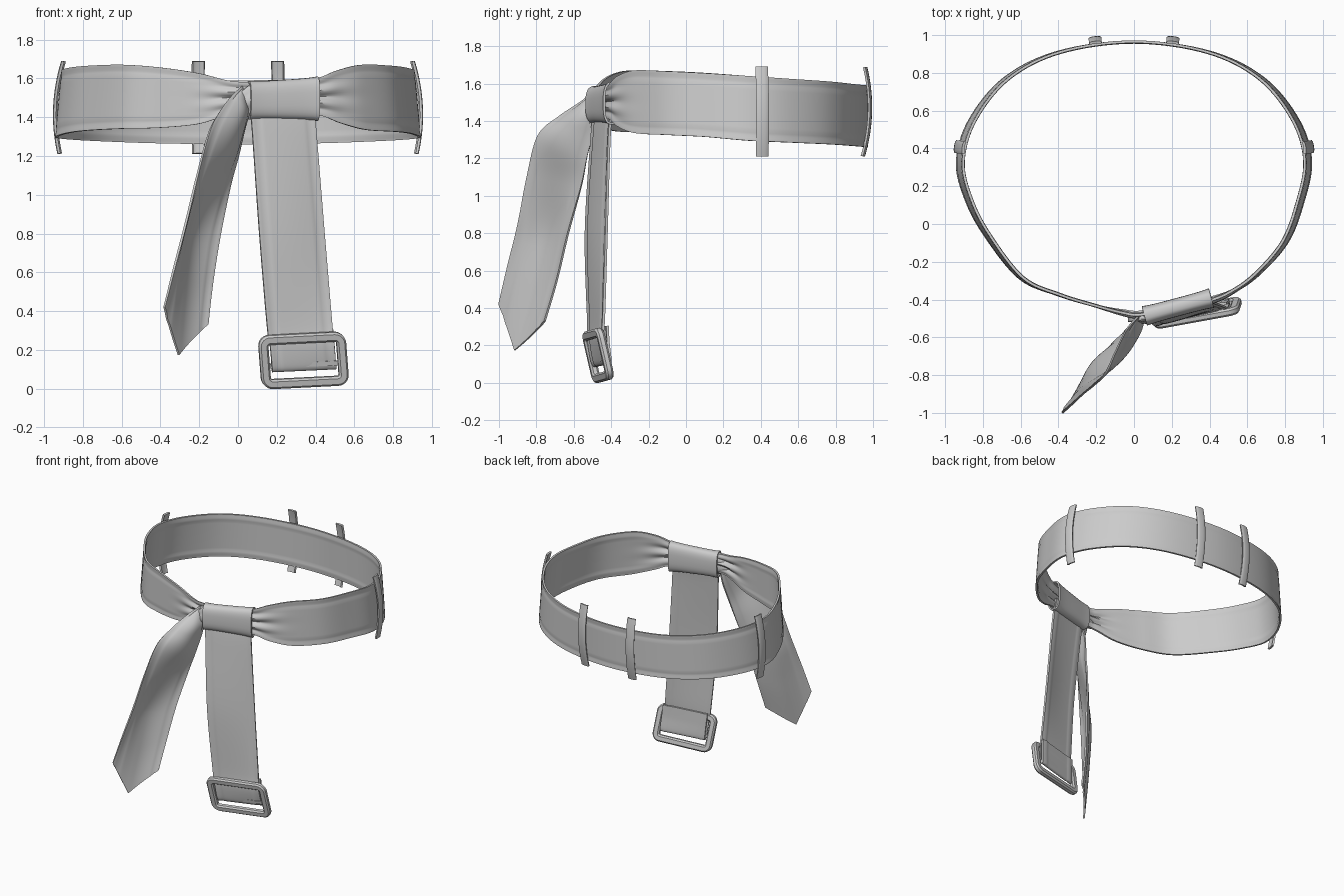
import bpy, bmesh, math
from mathutils import Vector

cube = bpy.data.objects.get("Cube")
if cube:
    bpy.data.objects.remove(cube, do_unlink=True)

grey = bpy.data.materials.new("plain grey")
grey.use_nodes = True
shade = (0.6, 0.6, 0.6, 1)
grey.diffuse_color = shade
grey.node_tree.nodes["Principled BSDF"].inputs["Base Color"].default_value = shade


def spline(keys, steps, closed=False):
    """Smooth curve through tuples of any length."""
    n = len(keys)
    pick = (lambda i: keys[i % n]) if closed else (lambda i: keys[max(0, min(n - 1, i))])
    out = []
    for i in range(n if closed else n - 1):
        for s in range(steps):
            t = s / steps
            out.append([b + 0.5 * t * (c - a + t * (2*a - 5*b + 4*c - d + t * (3*(b - c) + d - a)))
                        for a, b, c, d in zip(pick(i - 1), pick(i), pick(i + 1), pick(i + 2))])
    if not closed:
        out.append(list(keys[-1]))
    return out


def sheet(name, rows, thick=0.0, loop_rows=False, loop_cols=False, angle=40):
    """Skin a grid of points, then give it cloth thickness."""
    bm = bmesh.new()
    grid = [[bm.verts.new(p) for p in row] for row in rows]
    nr, nc = len(grid), len(grid[0])
    for i in range(nr if loop_rows else nr - 1):
        for j in range(nc if loop_cols else nc - 1):
            k, m = (i + 1) % nr, (j + 1) % nc
            bm.faces.new((grid[i][j], grid[k][j], grid[k][m], grid[i][m]))
    bmesh.ops.recalc_face_normals(bm, faces=bm.faces)
    mesh = bpy.data.meshes.new(name)
    bm.to_mesh(mesh)
    bm.free()
    mesh.materials.append(grey)
    ob = bpy.data.objects.new(name, mesh)
    bpy.context.collection.objects.link(ob)
    bpy.ops.object.select_all(action='DESELECT')
    ob.select_set(True)
    bpy.context.view_layer.objects.active = ob
    if thick:
        mod = ob.modifiers.new("thickness", 'SOLIDIFY')
        mod.thickness = thick
        mod.offset = 0
        bpy.ops.object.modifier_apply(modifier=mod.name)
    bpy.ops.object.shade_smooth_by_angle(angle=math.radians(angle))
    return ob


def hem(v):
    """Shallow stitched groove beside each edge."""
    return -0.005 * math.exp(-((min(v, 1 - v) - 0.1) / 0.03) ** 2)


# Waist belt: x, y, lower edge, upper edge
belt_keys = [
    (0, .965, 1.26, 1.59), (.4, .91, 1.265, 1.595), (.68, .77, 1.275, 1.61),
    (.86, .55, 1.285, 1.625), (.925, .33, 1.295, 1.64), (.88, .1, 1.315, 1.655),
    (.8, -.1, 1.325, 1.665), (.65, -.27, 1.335, 1.67), (.52, -.36, 1.37, 1.64),
    (.41, -.405, 1.41, 1.6), (.22, -.455, 1.42, 1.58), (.03, -.48, 1.425, 1.58),
    (-.06, -.47, 1.41, 1.59), (-.2, -.435, 1.365, 1.625), (-.4, -.375, 1.345, 1.655),
    (-.6, -.285, 1.34, 1.67), (-.78, -.06, 1.33, 1.665), (-.88, .13, 1.315, 1.655),
    (-.925, .33, 1.295, 1.64), (-.86, .55, 1.285, 1.625), (-.68, .77, 1.275, 1.61),
    (-.4, .91, 1.265, 1.595)]
path = spline(belt_keys, 8, True)
rows = []
for i, (x, y, lo, hi) in enumerate(path):
    a, b = path[i - 1], path[(i + 1) % len(path)]
    tangent = Vector((b[0] - a[0], b[1] - a[1], 0)).normalized()
    normal = Vector((-tangent.y, tangent.x, 0))
    # Pleats fade away from the knot
    pinch = math.exp(-(max(0, abs(x - 0.2) - 0.2) / 0.14) ** 2) if y < 0 else 0
    row = []
    for j in range(25):
        v = j / 24
        push = hem(v) * (1 - pinch) + pinch * 0.014 * math.cos(v * math.pi * 6) * math.sin(v * math.pi)
        base = Vector((x * (1.012 - 0.035 * v), y, lo + (hi - lo) * v))
        row.append(base + normal * push)
    rows.append(row)
sheet("waist_belt", rows, 0.014, loop_rows=True)


def ribbon(name, keys, thick, point=None, peak=0.4, cols=21):
    """Cloth strip between two edges, with a cupping amount and optional pointed end."""
    samples = spline(keys, 8)
    rows = []
    for i, k in enumerate(samples):
        a, b, bulge = Vector(k[:3]), Vector(k[3:6]), k[6]
        normal = (b - a).cross(Vector((0, 0, 1))).normalized()
        end = max(0, (i / (len(samples) - 1) - 0.75) / 0.25)
        row = []
        for j in range(cols):
            v = j / (cols - 1)
            p = a.lerp(b, v) + normal * (bulge * math.sin(math.pi * v) + hem(v))
            if point:
                p += Vector(point) * end * min(v / peak, (1 - v) / (1 - peak))
            row.append(p)
        rows.append(row)
    return sheet(name, rows, thick)


# Loose pointed end, twisting out of the knot
ribbon("pointed_tail", [
    (.02, -.49, 1.56, .06, -.5, 1.43, .01),
    (-.04, -.56, 1.5, .05, -.5, 1.4, .04),
    (-.1, -.68, 1.42, .03, -.5, 1.33, .05),
    (-.15, -.79, 1.32, 0, -.53, 1.2, .04),
    (-.21, -.85, 1.1, -.04, -.56, 1.05, 0),
    (-.27, -.9, .85, -.09, -.63, .8, -.045),
    (-.33, -.955, .62, -.13, -.69, .55, -.04),
    (-.38, -1, .42, -.155, -.755, .33, -.03)], 0.012, point=(.005, -.033, -.21))

# Hanging end, folded back around the buckle's inner bar
ribbon("buckle_strap", [
    (.06, -.49, 1.48, .39, -.395, 1.48, 0),
    (.075, -.505, 1.3, .405, -.41, 1.3, .005),
    (.11, -.535, .8, .445, -.425, .8, .008),
    (.15, -.522, .32, .485, -.44, .335, 0),
    (.165, -.52, .22, .495, -.45, .235, 0),
    (.175, -.502, .11, .505, -.425, .125, 0),
    (.175, -.482, .1, .505, -.405, .115, 0),
    (.168, -.488, .2, .498, -.415, .215, 0),
    (.16, -.495, .29, .49, -.42, .305, 0)], 0.014)

# Wrapped knot band around the gathered front
rows = []
for i in range(13):
    t = i / 12
    flare = abs(2 * t - 1) ** 4
    centre = Vector((.055 + .355 * t, -.487 + .095 * t, 1.487 + .008 * t))
    front = Vector((.26, -.97, 0))
    row = []
    for j in range(32):
        ang = math.tau * j / 32
        c, s = math.cos(ang), math.sin(ang)
        depth = math.copysign(abs(c) ** .7, c) * (.042 + .005 * flare)
        height = math.copysign(abs(s) ** .7, s) * (.088 + .015 * t + .006 * flare)
        row.append(centre + front * depth + Vector((0, 0, height)))
    rows.append(row)
sheet("knot_band", rows, 0.012, loop_cols=True)

# Small tight twist where the tail leaves the knot
rows = []
for i in range(9):
    t = i / 8
    centre = Vector((-.03 + .1 * t, -.5 + .01 * t, 1.47 + .02 * t))
    size = .03 + .035 * t
    rows.append([centre + Vector((0, .5 * math.cos(a), 1.15 * math.sin(a)))
                 * size * (1 + .1 * math.cos(5 * a + 3 * t))
                 for a in (math.tau * j / 30 for j in range(30))])
sheet("knot_twist", rows, 0.008, loop_cols=True)

# Buckle frame: rounded rectangle swept with a softened bar section
middle = Vector((.3375, -.47, .146))
across = Vector((.44, .08, .022)).normalized()
up = Vector((-.02, -.06, .26)).normalized()
facing = across.cross(up).normalized()
rows = []
for q, (sx, sy) in enumerate([(1, 1), (-1, 1), (-1, -1), (1, -1)]):
    for k in range(7):
        ang = math.pi / 2 * (q + k / 6)
        out = across * math.cos(ang) + up * math.sin(ang)
        core = middle + across * (sx * .17) + up * (sy * .083) + out * .034
        rows.append([core + out * (a * .025) + facing * (b * .021) for a, b in
                     ((1, .5), (.6, 1), (-.6, 1), (-1, .5), (-1, -.5), (-.6, -1), (.6, -1), (1, -.5))])
sheet("buckle_frame", rows, loop_rows=True, loop_cols=True, angle=35)

# Inner bar inside the strap fold
bar_centre = middle - up * .022
rows = [[bar_centre + across * (s * .19) + up * (a * .012) + facing * (b * .006)
         for a, b in ((1, 1), (-1, 1), (-1, -1), (1, -1))] for s in (-1, 1)]
sheet("buckle_inner_bar", rows, loop_cols=True)


def belt_loop(name, x, y, degrees, lean):
    """Narrow bowed strip standing just outside the belt."""
    ang = math.radians(degrees)
    out = Vector((math.cos(ang), math.sin(ang), 0))
    side = Vector((-out.y, out.x, 0))
    rows = []
    for i in range(17):
        t = i / 8 - 1
        spot = Vector((x, y, 1.45 + .238 * t)) - out * (.032 * t * t + lean * t)
        rows.append([spot + side * (w * .031) - out * (.006 * abs(w) ** 4)
                     for w in (-1, -.7, -.4, 0, .4, .7, 1)])
    sheet(name, rows, 0.014)


# Belt loops: one each side, two behind
for label, s in (("left", 1), ("right", -1)):
    belt_loop(label + "_side_loop", s * .945, .41, 90 - s * 82, .01)
    belt_loop(label + "_back_loop", s * .207, .987, 90 - s * 6, -.006)
